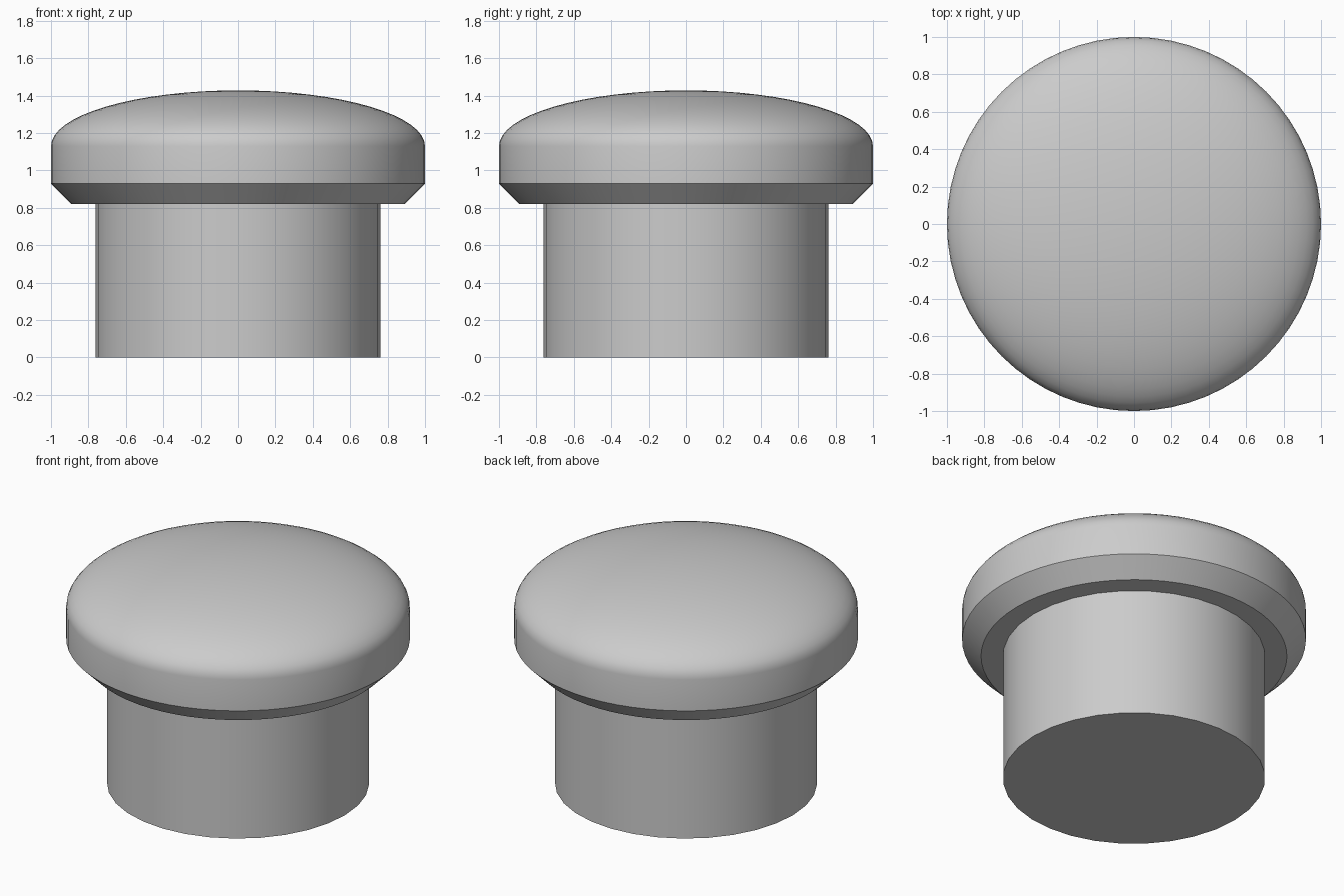
import bpy
import math

cube = bpy.data.objects.get("Cube")
if cube:
    bpy.data.objects.remove(cube, do_unlink=True)

grey = bpy.data.materials.new("plain grey")
grey.use_nodes = True
colour = (0.6, 0.6, 0.6, 1)
grey.diffuse_color = colour
grey.node_tree.nodes["Principled BSDF"].inputs["Base Color"].default_value = colour


def lathe(name, profile, sides):
    """Revolve (radius, height) points about z; a zero radius makes a pole."""
    verts, faces, rings = [], [], []
    for r, z in profile:
        count = sides if r > 0 else 1
        rings.append(range(len(verts), len(verts) + count))
        for i in range(count):
            a = math.tau * i / sides
            verts.append((r * math.cos(a), r * math.sin(a), z))
    for low, high in zip(rings, rings[1:]):
        for i in range(sides):
            j = (i + 1) % sides
            if len(high) == 1:
                faces.append((low[i], low[j], high[0]))
            else:
                faces.append((low[i], low[j], high[j], high[i]))
    # Flat ends
    faces.append(tuple(reversed(rings[0])))
    if len(rings[-1]) > 1:
        faces.append(tuple(rings[-1]))
    mesh = bpy.data.meshes.new(name)
    mesh.from_pydata(verts, [], faces)
    mesh.materials.append(grey)
    obj = bpy.data.objects.new(name, mesh)
    bpy.context.collection.objects.link(obj)
    bpy.ops.object.select_all(action="DESELECT")
    obj.select_set(True)
    bpy.context.view_layer.objects.active = obj
    bpy.ops.object.shade_smooth_by_angle(angle=math.radians(30))
    return obj


# Round stem
lathe("stem", [(0.763, 0), (0.763, 0.82)], 32)

# Cap with a chamfered underside, straight rim and elliptical dome
steps = 16
dome = [(math.cos(t), 1.13 + 0.298 * math.sin(t))
        for t in (math.pi / 2 * i / steps for i in range(steps))]
lathe("cap", [(0.89, 0.82), (1, 0.93)] + dome + [(0, 1.428)], 64)
